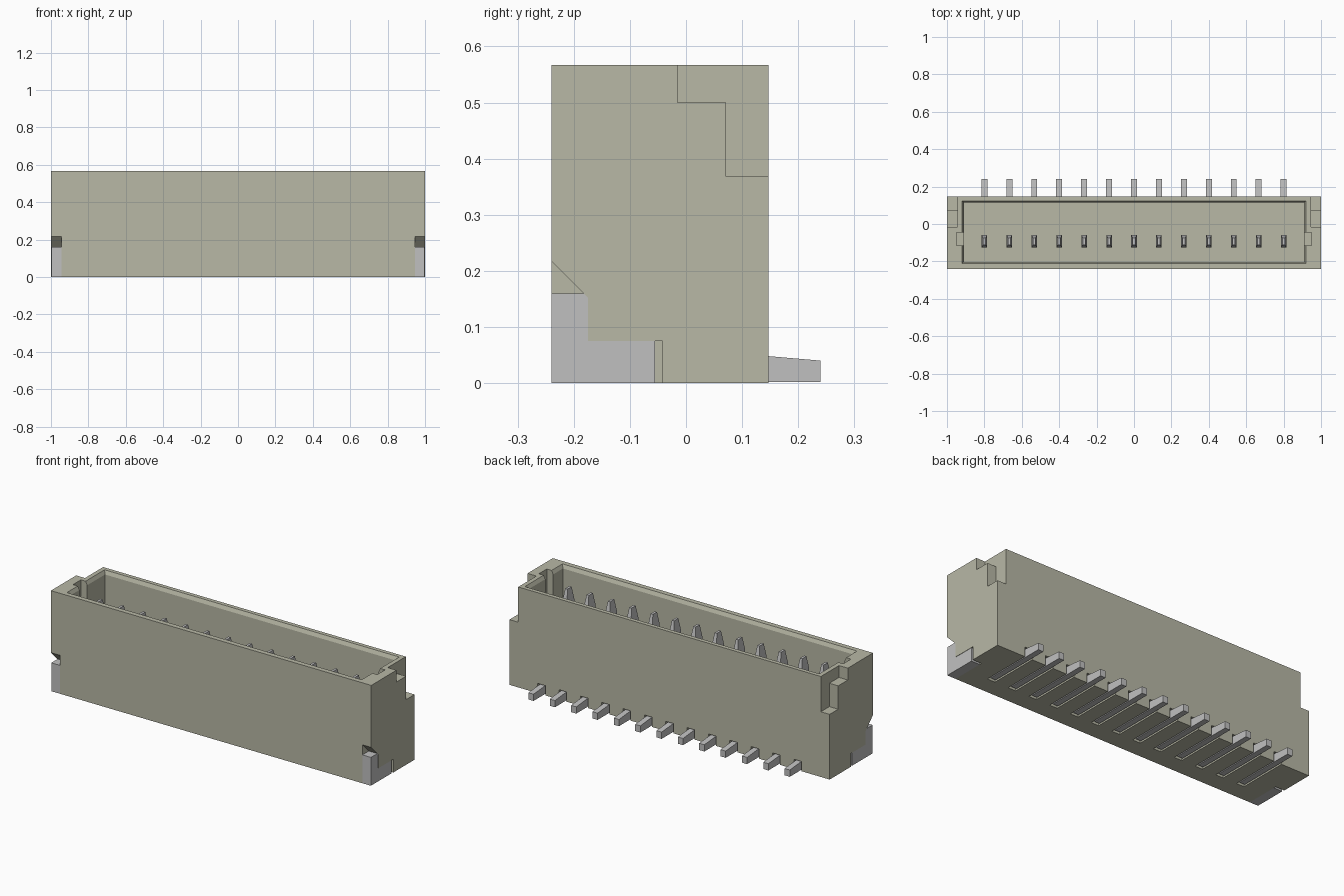
import bpy, bmesh

if "Cube" in bpy.data.objects:
    bpy.data.objects.remove(bpy.data.objects["Cube"], do_unlink=True)


def material(name, rgb):
    m = bpy.data.materials.new(name)
    m.use_nodes = True
    m.diffuse_color = (*rgb, 1)
    m.node_tree.nodes["Principled BSDF"].inputs["Base Color"].default_value = (*rgb, 1)
    return m


PLASTIC = material("beige plastic", (0.48, 0.48, 0.38))
METAL = material("grey metal", (0.53, 0.53, 0.53))


def finish(name, bm, mat):
    bmesh.ops.recalc_face_normals(bm, faces=bm.faces)
    mesh = bpy.data.meshes.new(name)
    bm.to_mesh(mesh)
    bm.free()
    mesh.materials.append(mat)
    obj = bpy.data.objects.new(name, mesh)
    bpy.context.collection.objects.link(obj)
    return obj


def extrude_profile(name, x0, x1, profile, mat):
    """Extrude a (y, z) outline along x."""
    bm = bmesh.new()
    face = bm.faces.new([bm.verts.new((x0, y, z)) for y, z in profile])
    new = bmesh.ops.extrude_face_region(bm, geom=[face])["geom"]
    verts = [v for v in new if isinstance(v, bmesh.types.BMVert)]
    bmesh.ops.translate(bm, verts=verts, vec=(x1 - x0, 0, 0))
    return finish(name, bm, mat)


def box(name, x0, x1, y0, y1, z0, z1, mat):
    return extrude_profile(name, x0, x1, [(y0, z0), (y1, z0), (y1, z1), (y0, z1)], mat)


def loft(name, rings, mat):
    """Stack rectangles given as (x0, x1, y0, y1, z)."""
    bm = bmesh.new()
    loops = [[bm.verts.new(p) for p in ((a, c, z), (b, c, z), (b, d, z), (a, d, z))]
             for a, b, c, d, z in rings]
    bm.faces.new(loops[0])
    bm.faces.new(loops[-1])
    for low, high in zip(loops, loops[1:]):
        for i in range(4):
            j = (i + 1) % 4
            bm.faces.new((low[i], low[j], high[j], high[i]))
    return finish(name, bm, mat)


def cut(target, cutter):
    mod = target.modifiers.new("cut", "BOOLEAN")
    mod.operation = "DIFFERENCE"
    mod.solver = "EXACT"
    mod.object = cutter
    bpy.context.view_layer.objects.active = target
    bpy.ops.object.modifier_apply(modifier=mod.name)
    bpy.data.objects.remove(cutter, do_unlink=True)


TOP, FRONT, BACK, FLOOR = 0.567, -0.24, 0.147, 0.12
PINS = [-0.8 + i * 1.6 / 12 for i in range(13)]

# Housing with an open, chamfered cavity
housing = box("housing", -1, 1, FRONT, BACK, 0, TOP, PLASTIC)
cut(housing, loft("cavity", [
    (-0.91, 0.91, -0.202, 0.114, FLOOR),
    (-0.91, 0.91, -0.202, 0.114, TOP - 0.02),
    (-0.92, 0.92, -0.212, 0.124, TOP),
    (-0.92, 0.92, -0.212, 0.124, TOP + 0.1)], PLASTIC))

for s in (-1, 1):
    # Latch slot in each end wall
    cut(housing, box("latch_slot", s * 0.88, s * 0.95, -0.115, -0.045, 0.2, 0.7, PLASTIC))
    # Stepped back corner
    cut(housing, extrude_profile("corner_step", s * 0.945, s * 1.1, [
        (-0.015, 0.7), (-0.015, 0.5), (0.071, 0.5), (0.071, 0.368),
        (0.3, 0.368), (0.3, 0.7)], PLASTIC))
    # Pocket for the solder tab
    cut(housing, extrude_profile("tab_pocket", s * 0.945, s * 1.1, [
        (-0.3, -0.1), (-0.3, 0.277), (-0.175, 0.152), (-0.175, 0.075),
        (-0.042, 0.075), (-0.042, -0.1)], PLASTIC))
    # L-shaped solder tab
    extrude_profile("left_solder_tab" if s > 0 else "right_solder_tab", s * 0.945, s * 0.998, [
        (FRONT, 0), (FRONT, 0.16), (-0.183, 0.16), (-0.175, 0.152),
        (-0.175, 0.075), (-0.055, 0.075), (-0.055, 0)], METAL)

for n, x in enumerate(PINS):
    # Groove under the housing for each contact
    cut(housing, box("groove", x - 0.024, x + 0.024, -0.14, 0.3, -0.1, 0.055, PLASTIC))
    # Upright blade with a tapered tip
    loft(f"pin_{n + 1}", [
        (x - 0.015, x + 0.015, -0.125, -0.06, 0.02),
        (x - 0.015, x + 0.015, -0.125, -0.06, 0.44),
        (x - 0.007, x + 0.007, -0.112, -0.075, 0.51)], METAL)
    # Solder tail leaving at the back
    extrude_profile(f"solder_tail_{n + 1}", x - 0.016, x + 0.016, [
        (-0.125, 0.002), (0.24, 0.002), (0.24, 0.04), (BACK, 0.048), (-0.125, 0.05)], METAL)
